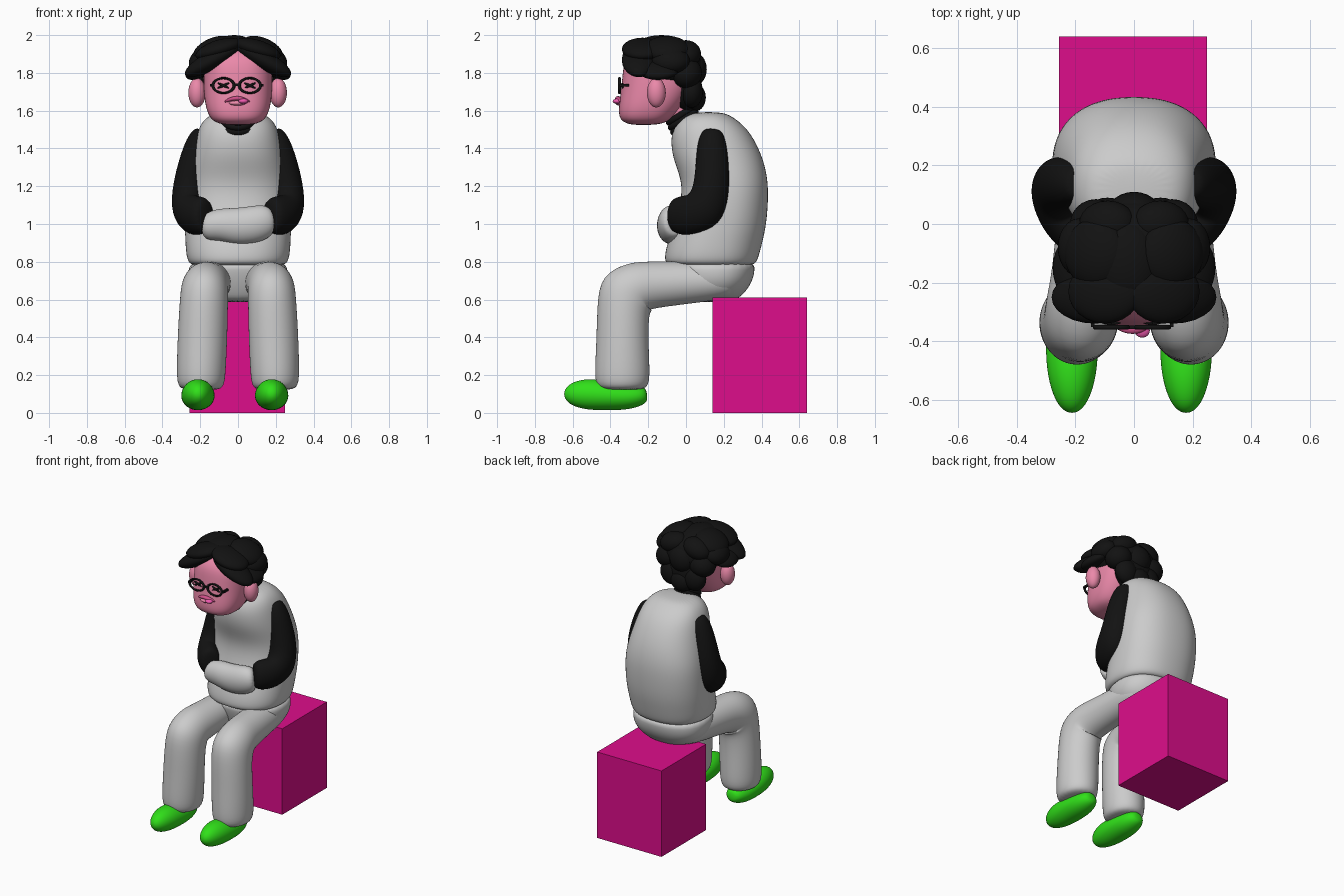
import bpy, bmesh, math
from mathutils import Vector

MATS = {}


def paint(ob, color):
    if color:
        if color not in MATS:
            MATS[color] = bpy.data.materials.new("paint")
            MATS[color].diffuse_color = (*color, 1)
        ob.data.materials.append(MATS[color])


BLACK = (0.006, 0.006, 0.006)
SKIN = (0.83, 0.25, 0.40)
LIP = (0.62, 0.08, 0.25)
TONGUE = (0.85, 0.1, 0.42)
MAGENTA = (0.73, 0.004, 0.26)
GREEN = (0.03, 0.75, 0.01)


def skin_rings(name, rings, color, levels=1):
    """Bridge rings of points, cap both ends and smooth."""
    bm = bmesh.new()
    loops = [[bm.verts.new(p) for p in r] for r in rings]
    n = len(loops[0])
    for a, b in zip(loops, loops[1:]):
        for i in range(n):
            j = (i + 1) % n
            bm.faces.new((a[i], a[j], b[j], b[i]))
    bm.faces.new(loops[0])
    bm.faces.new(loops[-1])
    bmesh.ops.recalc_face_normals(bm, faces=bm.faces)
    for f in bm.faces:
        f.smooth = True
    me = bpy.data.meshes.new(name)
    bm.to_mesh(me)
    bm.free()
    ob = bpy.data.objects.new(name, me)
    bpy.context.collection.objects.link(ob)
    ob.modifiers.new("smooth", "SUBSURF").levels = levels
    ob.modifiers["smooth"].render_levels = levels
    paint(ob, color)
    return ob


def loft(name, rows, color=None, power=2.3, n=28):
    """Upright body from rows of (z, front y, back y, half width)."""
    rings = []
    for z, y0, y1, w in rows:
        ring = []
        for i in range(n):
            a = 2 * math.pi * i / n
            c, s = math.cos(a), math.sin(a)
            ring.append((w * math.copysign(abs(c) ** (2 / power), c),
                         (y0 + y1) / 2 + (y1 - y0) / 2 * math.copysign(abs(s) ** (2 / power), s), z))
        rings.append(ring)
    return skin_rings(name, rings, color, 2)


def tube(name, rows, color=None, ref=(1, 0, 0), side=1, n=20):
    """Limb along rows of (x, y, z, radius along ref, other radius)."""
    pts = [Vector((r[0] * side, r[1], r[2])) for r in rows]
    rings = []
    for k, p in enumerate(pts):
        t = (pts[min(k + 1, len(pts) - 1)] - pts[max(k - 1, 0)]).normalized()
        u = Vector(ref)
        u = (u - t * u.dot(t)).normalized()
        v = t.cross(u)
        rings.append([p + u * rows[k][3] * math.cos(2 * math.pi * i / n)
                      + v * rows[k][4] * math.sin(2 * math.pi * i / n) for i in range(n)])
    return skin_rings(name, rings, color, 2)


def blob(name, loc, radii, color=None, rot=(0, 0, 0)):
    bpy.ops.mesh.primitive_uv_sphere_add(segments=24, ring_count=14, location=loc, rotation=rot)
    ob = bpy.context.object
    ob.name = name
    ob.scale = radii
    bpy.ops.object.shade_smooth()
    paint(ob, color)
    return ob


def hoop(name, loc, major, minor, color, rot=(0, 0, 0), scale=(1, 1, 1)):
    bpy.ops.mesh.primitive_torus_add(location=loc, rotation=rot, major_radius=major, minor_radius=minor,
                                     major_segments=32, minor_segments=10)
    ob = bpy.context.object
    ob.name = name
    ob.scale = scale
    bpy.ops.object.shade_smooth()
    paint(ob, color)


def box(name, loc, size, color, rot=(0, 0, 0)):
    bpy.ops.mesh.primitive_cube_add(size=1, location=loc, rotation=rot)
    ob = bpy.context.object
    ob.name = name
    ob.scale = size
    paint(ob, color)


# Seat block
box("seat", (-0.003, 0.39, 0.305), (0.505, 0.5, 0.61), MAGENTA)

# Hunched torso and pelvis
loft("torso", [(0.78, -0.06, 0.33, 0.22), (0.787, -0.11, 0.37, 0.26), (0.83, -0.115, 0.387, 0.275),
               (0.9, -0.1, 0.405, 0.28), (1.0, -0.06, 0.428, 0.284), (1.15, -0.02, 0.438, 0.28),
               (1.25, -0.03, 0.432, 0.268), (1.35, -0.072, 0.408, 0.248), (1.45, -0.083, 0.362, 0.226),
               (1.52, -0.065, 0.31, 0.205), (1.57, -0.025, 0.245, 0.165), (1.593, 0.05, 0.19, 0.1)])
loft("pelvis", [(0.585, 0.0, 0.24, 0.12), (0.62, -0.03, 0.3, 0.21), (0.69, -0.06, 0.352, 0.26),
                (0.76, -0.08, 0.367, 0.265), (0.81, -0.08, 0.362, 0.25)])

for s, lab in ((-1, "left"), (1, "right")):
    # Trouser legs
    tube("leg_" + lab, [(0.13, 0.26, 0.70, 0.08, 0.07), (0.135, 0.2, 0.70, 0.11, 0.1),
                        (0.15, 0.0, 0.69, 0.115, 0.115), (0.163, -0.18, 0.678, 0.12, 0.125),
                        (0.175, -0.26, 0.668, 0.125, 0.14), (0.178, -0.31, 0.635, 0.128, 0.172),
                        (0.182, -0.333, 0.56, 0.13, 0.14), (0.188, -0.337, 0.4, 0.133, 0.138),
                        (0.195, -0.337, 0.22, 0.132, 0.148), (0.197, -0.337, 0.14, 0.125, 0.142),
                        (0.197, -0.337, 0.12, 0.09, 0.1)], side=s)
    # Shoes
    x = s * 0.195 - 0.017
    tube("shoe_" + lab, [(x, -0.205, 0.095, 0.025, 0.025), (x, -0.225, 0.093, 0.06, 0.05),
                         (x, -0.3, 0.083, 0.085, 0.068), (x, -0.42, 0.092, 0.092, 0.08),
                         (x, -0.52, 0.1, 0.085, 0.085), (x, -0.6, 0.1, 0.06, 0.065),
                         (x, -0.635, 0.1, 0.032, 0.036), (x, -0.645, 0.1, 0.01, 0.01)], GREEN)
    # Sleeves folding toward the belly
    tube("sleeve_" + lab, [(0.19, 0.14, 1.5, 0.03, 0.04), (0.197, 0.138, 1.48, 0.05, 0.06),
                           (0.213, 0.137, 1.42, 0.07, 0.08), (0.243, 0.14, 1.3, 0.08, 0.09),
                           (0.26, 0.135, 1.17, 0.092, 0.1), (0.264, 0.1, 1.07, 0.09, 0.125),
                           (0.24, 0.02, 1.045, 0.085, 0.11), (0.19, -0.045, 1.045, 0.075, 0.1),
                           (0.165, -0.07, 1.045, 0.055, 0.08)], BLACK, side=s)
    # Ears
    blob("ear_" + lab, (s * 0.215 - 0.002, -0.157, 1.695), (0.046, 0.05, 0.078), SKIN)

# Tucked hands
tube("hands", [(-0.18, -0.06, 0.99, 0.05, 0.05), (-0.165, -0.065, 0.985, 0.075, 0.065),
               (-0.1, -0.075, 1.0, 0.085, 0.075), (0.0, -0.08, 0.985, 0.1, 0.075),
               (0.1, -0.08, 1.0, 0.1, 0.075), (0.16, -0.07, 1.02, 0.085, 0.068),
               (0.175, -0.06, 1.02, 0.06, 0.05)], ref=(0, 0, 1))

# Collar and neck
tube("neck", [(0, 0.04, 1.48, 0.06, 0.06), (0, -0.01, 1.55, 0.078, 0.07), (0, -0.07, 1.65, 0.075, 0.07),
              (0, -0.1, 1.7, 0.07, 0.07)], SKIN)
for y, z, r in ((0.0, 1.527, 0.078), (-0.015, 1.552, 0.075), (-0.03, 1.576, 0.07)):
    hoop("collar", (0, y, z), r, 0.018, BLACK, (0.56, 0, 0))

# Head
loft("head", [(1.524, -0.28, -0.17, 0.06), (1.535, -0.325, -0.11, 0.115), (1.56, -0.355, -0.07, 0.15),
              (1.62, -0.358, -0.02, 0.173), (1.7, -0.345, 0.03, 0.182), (1.78, -0.338, 0.05, 0.184),
              (1.87, -0.328, 0.03, 0.178), (1.93, -0.27, -0.02, 0.13), (1.95, -0.2, -0.06, 0.07)],
     SKIN, 2.5)

# Mouth
tube("upper_lip", [(-0.072, -0.342, 1.645, 0.004, 0.004), (-0.045, -0.355, 1.66, 0.011, 0.014),
                   (-0.005, -0.362, 1.668, 0.013, 0.018), (0.035, -0.355, 1.66, 0.011, 0.014),
                   (0.065, -0.342, 1.645, 0.004, 0.004)], LIP, ref=(0, 0, 1), n=10)
blob("lower_lip", (-0.003, -0.352, 1.64), (0.045, 0.022, 0.013), SKIN)
blob("tongue", (0.028, -0.364, 1.65), (0.026, 0.024, 0.014), TONGUE)

# Round glasses and squeezed-shut eyes
for s in (-1, 1):
    x = s * 0.07 - 0.007
    hoop("glasses_rim", (x, -0.352, 1.733), 0.056, 0.008, BLACK, (math.pi / 2, 0, 0), (1, 0.7, 1))
    box("glasses_arm", (s * 0.135 - 0.006, -0.327, 1.735), (0.012, 0.05, 0.014), BLACK)
    for a in (-1, 1):
        blob("eye_stroke", (x, -0.337, 1.733), (0.034, 0.008, 0.007), BLACK, (0, a * 0.42, 0))
box("glasses_bridge", (-0.007, -0.352, 1.737), (0.036, 0.012, 0.012), BLACK)

# Curly hair: core, then overlapping locks
blob("hair_core", (0, -0.1, 1.84), (0.215, 0.19, 0.14), BLACK)
blob("hair_nape_core", (0, 0.0, 1.72), (0.15, 0.085, 0.13), BLACK)
blob("hair_top", (-0.02, -0.13, 1.935), (0.11, 0.14, 0.065), BLACK)
blob("hair_back", (0, 0.04, 1.82), (0.09, 0.07, 0.09), BLACK)
blob("hair_nape", (0, 0.045, 1.67), (0.08, 0.06, 0.075), BLACK)
LOCKS = [(0.135, -0.25, 1.868, 0.165, 0.09, 0.05, 0.5), (0.1, -0.23, 1.925, 0.13, 0.11, 0.05, 0.3),
         (0.13, -0.1, 1.925, 0.115, 0.12, 0.06, 0.4), (0.185, -0.08, 1.865, 0.08, 0.1, 0.065, 0.6),
         (0.205, -0.15, 1.815, 0.08, 0.11, 0.04, 0.5), (0.09, 0.0, 1.9, 0.1, 0.08, 0.07, 0.3),
         (0.13, 0.0, 1.8, 0.09, 0.085, 0.08, 0.4), (0.09, 0.03, 1.7, 0.08, 0.06, 0.085, 0.2)]
for s in (-1, 1):
    for x, y, z, rx, ry, rz, tilt in LOCKS:
        blob("hair_lock", (s * x, y, z), (rx, ry, rz), BLACK, (0, s * tilt, 0))
